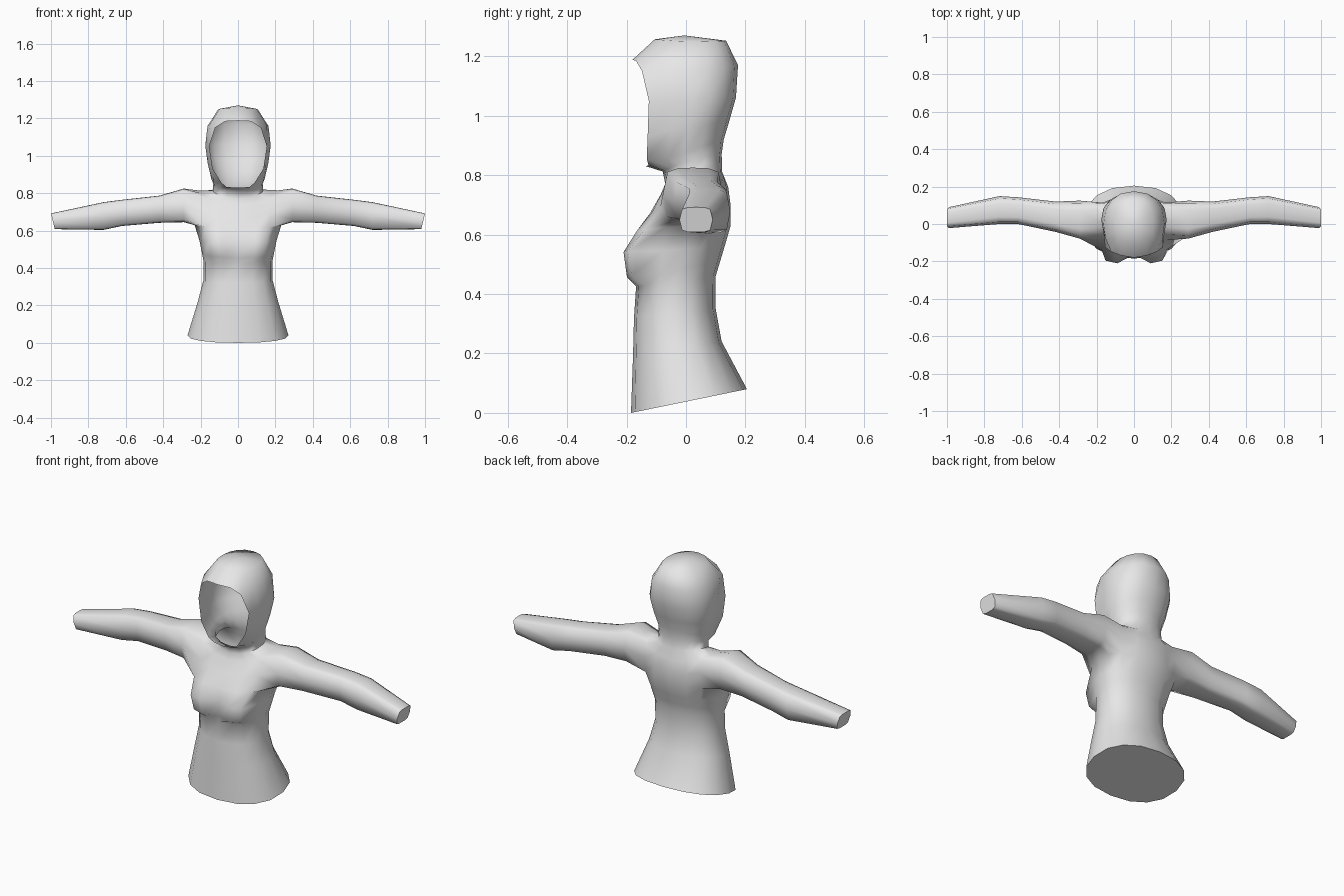
import bpy, bmesh, math

if "Cube" in bpy.data.objects:
    bpy.data.objects.remove(bpy.data.objects["Cube"])

N = 16  # columns per ring: 0 = right, 4 = back, 8 = left, 12 = front
bm = bmesh.new()


def ring(zf, zb, lift, hw, yf, yb, bust=0.0, edge=None, p=0.88):
    """Tilted rounded ring. bust pushes two front columns out on each side,
    edge = (x, y, z) places the columns beside the face opening."""
    out = []
    for k in range(N):
        a = 2 * math.pi * k / N
        c, s = math.cos(a), math.sin(a)
        x = hw * math.copysign(abs(c) ** p, c)
        t = 0.5 + 0.5 * math.copysign(abs(s) ** p, s)
        y = yf + (yb - yf) * t
        z = zf + (zb - zf) * t + lift * c * c
        if k in (11, 13):
            y -= bust
        elif k in (10, 14):
            y -= bust * 1.25
        if edge and k in (10, 14):
            x, y, z = math.copysign(edge[0], c), edge[1], edge[2]
        out.append(bm.verts.new((x, y, z)))
    return out


# Waist, chest and shoulders
rings = [ring(*r) for r in (
    (0.000, 0.080, 0.0, 0.27, -0.185, 0.205),
    (0.20, 0.24, 0.0, 0.215, -0.178, 0.12),
    (0.32, 0.35, 0.0, 0.185, -0.175, 0.10),
    (0.425, 0.46, 0.0, 0.185, -0.168, 0.10),
    (0.455, 0.51, 0.0, 0.193, -0.163, 0.115, 0.045),
    (0.54, 0.56, 0.0, 0.207, -0.163, 0.13, 0.057),
    (0.61, 0.63, 0.01, 0.232, -0.158, 0.15, 0.018),
    (0.67, 0.70, 0.04, 0.228, -0.122, 0.15),
    (0.735, 0.76, 0.068, 0.215, -0.085, 0.142),
    # Neck
    (0.77, 0.81, 0.025, 0.135, -0.07, 0.122),
    (0.812, 0.87, 0.01, 0.132, -0.078, 0.12),
)]
NECK = len(rings) - 1
# Hood: chin, cheeks, brow and crown
rings += [
    ring(0.83, 0.92, 0.0, 0.142, -0.135, 0.127, edge=(0.088, -0.132, 0.855)),
    ring(0.94, 0.98, 0.0, 0.162, -0.13, 0.145, edge=(0.135, -0.129, 0.93)),
    ring(1.05, 1.06, 0.0, 0.175, -0.125, 0.168, edge=(0.154, -0.125, 1.05)),
    ring(1.188, 1.17, -0.02, 0.163, -0.18, 0.175, edge=(0.122, -0.148, 1.15)),
    ring(1.257, 1.252, -0.005, 0.105, -0.105, 0.135),
]
CHIN, BROW = NECK + 1, NECK + 4
LOW, MID, TOP = 6, 7, 8  # rings around the arm holes
arm_cols = {14, 15, 0, 1, 6, 7, 8, 9}
face_cols = {10, 11, 12, 13}

for i in range(len(rings) - 1):
    a, b = rings[i], rings[i + 1]
    for k in range(N):
        if LOW <= i < TOP and k in arm_cols:
            continue
        if CHIN <= i < BROW and k in face_cols:
            continue
        j = (k + 1) % N
        bm.faces.new((a[k], a[j], b[j], b[k]))

# Waist cut and top of the hood
bm.faces.new(rings[0][::-1])
pole = bm.verts.new((0, -0.005, 1.27))
for k in range(N):
    bm.faces.new((rings[-1][k], rings[-1][(k + 1) % N], pole))

# Arms: carried on from the open loops at the shoulders
loop = [(u, -1) for u in (-1, -.5, 0, .5, 1)] + [(1, 0)]
loop += [(-u, -v) for u, v in loop]
sections = (  # x, y front, y back, z low, z high, slant
    (0.29, -0.078, 0.125, 0.645, 0.825, 0.0),
    (0.42, -0.042, 0.120, 0.642, 0.787, 0.0),
    (0.62, 0.000, 0.143, 0.625, 0.765, 0.0),
    (0.72, 0.000, 0.149, 0.604, 0.752, 0.0),
    (0.99, -0.022, 0.090, 0.608, 0.692, 0.01),
)
for side in (1, -1):
    def flip(seq):
        return seq if side == 1 else seq[::-1]

    prev = []
    for u, v in loop:
        k = int(round(u * 2)) % N
        if side == -1:
            k = (8 - k) % N
        prev.append(rings[MID + v][k])
    for x, y0, y1, z0, z1, slant in sections:
        cur = []
        for u, v in loop:
            d = (u ** 4 + v ** 4) ** 0.25
            u, v = u / d, v / d
            cur.append(bm.verts.new((side * (x + slant * v),
                                     (y0 + y1) / 2 + u * (y1 - y0) / 2,
                                     (z0 + z1) / 2 + v * (z1 - z0) / 2)))
        n = len(loop)
        for i in range(n):
            j = (i + 1) % n
            bm.faces.new(flip([prev[i], prev[j], cur[j], cur[i]]))
        prev = cur
    bm.faces.new(flip(prev))  # wrist cut

mesh = bpy.data.meshes.new("hooded_torso")
bm.to_mesh(mesh)
bm.free()
body = bpy.data.objects.new("hooded_torso", mesh)
bpy.context.collection.objects.link(body)

grey = bpy.data.materials.new("light_grey")
grey.diffuse_color = (0.8, 0.8, 0.8, 1)
grey.use_nodes = True
grey.node_tree.nodes["Principled BSDF"].inputs["Base Color"].default_value = grey.diffuse_color
mesh.materials.append(grey)

bpy.context.view_layer.objects.active = body
body.select_set(True)
bpy.ops.object.shade_smooth_by_angle(angle=math.radians(62))
